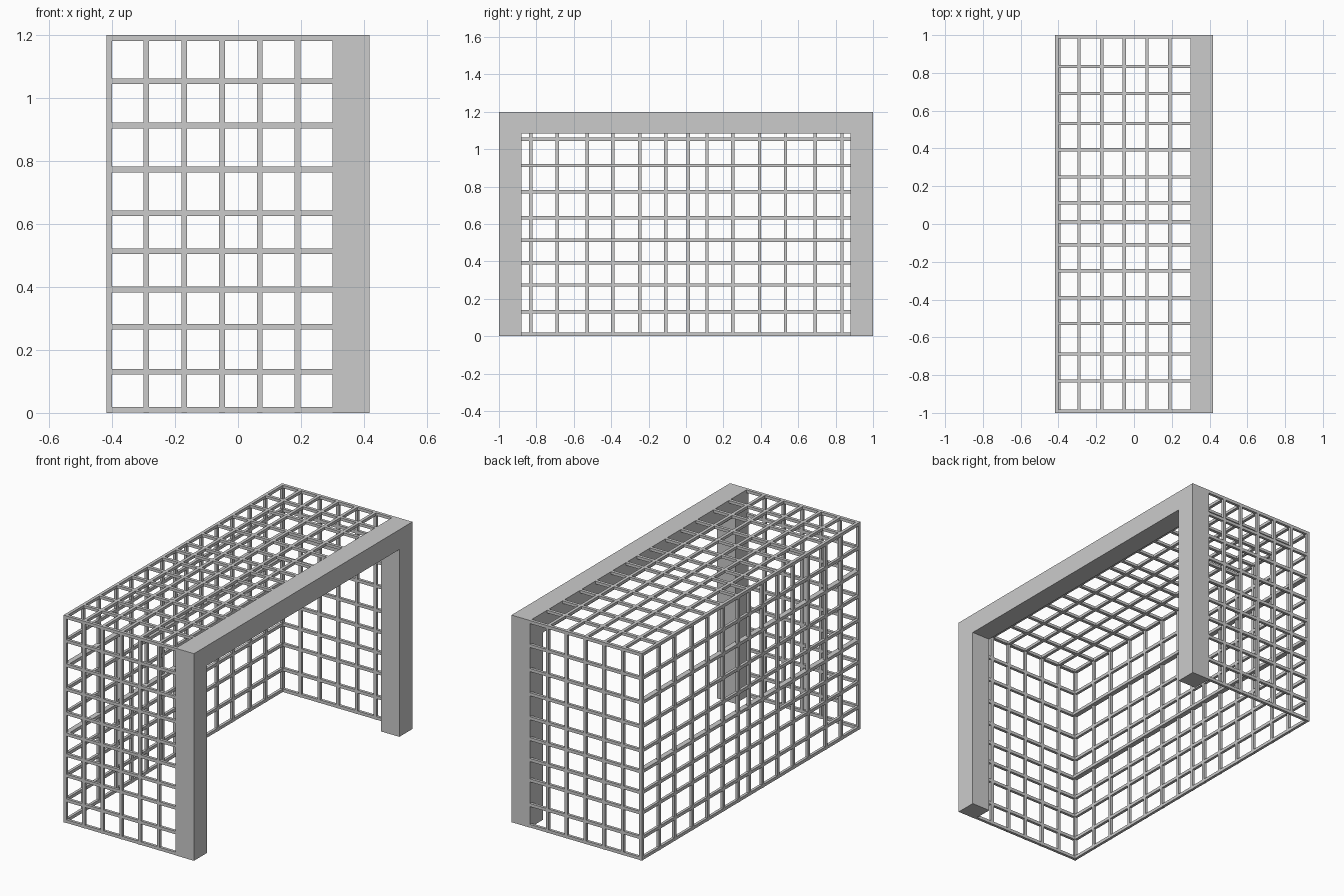
import bpy, bmesh

if "Cube" in bpy.data.objects:
    bpy.data.objects.remove(bpy.data.objects["Cube"])

X0, X1, H = -0.418, 0.418, 1.2     # back, front, height
XP = 0.30                          # rear face of the posts
W, T = 0.009, 0.016                # bar half width, bar depth


def add_box(bm, x, y, z):
    v = [bm.verts.new((a, b, c)) for a in x for b in y for c in z]
    for f in ((0, 1, 3, 2), (4, 6, 7, 5), (0, 4, 5, 1),
              (2, 3, 7, 6), (0, 2, 6, 4), (1, 5, 7, 3)):
        bm.faces.new([v[i] for i in f])


def make(name, boxes):
    bm = bmesh.new()
    for b in boxes:
        add_box(bm, *b)
    bmesh.ops.recalc_face_normals(bm, faces=bm.faces)
    me = bpy.data.meshes.new(name)
    bm.to_mesh(me)
    bm.free()
    ob = bpy.data.objects.new(name, me)
    bpy.context.collection.objects.link(ob)
    return ob


def span(c):
    return (c - W, c + W)


# Bar positions along each axis
xs = [-0.409, -0.291, -0.171, -0.051, 0.069, 0.189]
ys = [-0.991, -0.831, -0.688, -0.527, -0.391, -0.248, -0.109, 0.012,
      0.112, 0.249, 0.393, 0.532, 0.691, 0.834, 0.991]
zs = [0.010, 0.131, 0.274, 0.392, 0.513, 0.634, 0.773, 0.913, 1.053, 1.191]

# Goal frame: one U-shaped profile extruded along x
bm = bmesh.new()
outline = [(-1, 0), (-0.88, 0), (-0.88, 1.085), (0.88, 1.085),
           (0.88, 0), (1, 0), (1, H), (-1, H)]
face = bm.faces.new([bm.verts.new((XP, y, z)) for y, z in outline])
ext = bmesh.ops.extrude_face_region(bm, geom=[face], use_keep_orig=True)
moved = [g for g in ext["geom"] if isinstance(g, bmesh.types.BMVert)]
bmesh.ops.translate(bm, verts=moved, vec=(X1 - XP, 0, 0))
bmesh.ops.recalc_face_normals(bm, faces=bm.faces)
mesh = bpy.data.meshes.new("goal_frame")
bm.to_mesh(mesh)
bm.free()
bpy.context.collection.objects.link(bpy.data.objects.new("goal_frame", mesh))

# Side nets
for name, y in (("left_side_net", (-1, -1 + T)), ("right_side_net", (1 - T, 1))):
    make(name, [(span(x), y, (0, H)) for x in xs] +
               [((X0, XP), y, span(z)) for z in zs])

# Back net, with two deeper horizontal rails
back = (X0, X0 + T)
make("back_net", [(back, span(y), (0, H)) for y in ys] +
                 [((X0, -0.388) if z in (0.513, 0.913) else back,
                   (-1, 1), span(z)) for z in zs])

# Top net
top = (H - T, H)
make("top_net", [(span(x), (-1, 1), top) for x in xs] +
                [((X0, XP), span(y), top) for y in ys])
